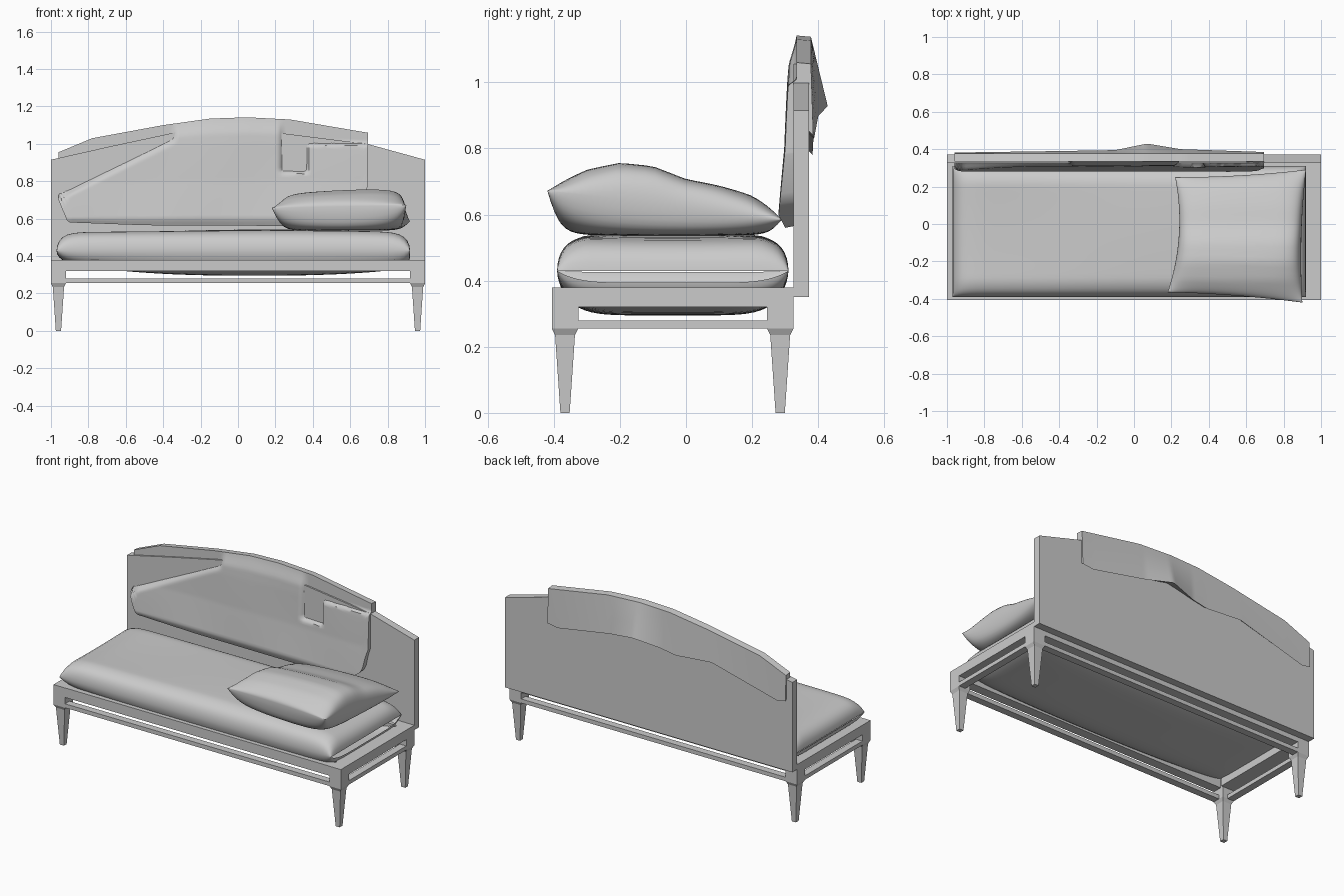
import bpy, bmesh, math

if "Cube" in bpy.data.objects:
    bpy.data.objects.remove(bpy.data.objects["Cube"])

grey = bpy.data.materials.new("light grey")
grey.diffuse_color = (0.6, 0.6, 0.6, 1)
grey.use_nodes = True
grey.node_tree.nodes["Principled BSDF"].inputs["Base Color"].default_value = grey.diffuse_color


def make(name, verts, faces, smooth=None):
    me = bpy.data.meshes.new(name)
    me.from_pydata(verts, [], faces)
    bm = bmesh.new()
    bm.from_mesh(me)
    bmesh.ops.remove_doubles(bm, verts=bm.verts, dist=0.0005)
    bmesh.ops.recalc_face_normals(bm, faces=bm.faces)
    bm.to_mesh(me)
    bm.free()
    me.materials.append(grey)
    ob = bpy.data.objects.new(name, me)
    bpy.context.collection.objects.link(ob)
    if smooth:
        bpy.ops.object.select_all(action='DESELECT')
        ob.select_set(True)
        bpy.context.view_layer.objects.active = ob
        bpy.ops.object.shade_smooth_by_angle(angle=math.radians(smooth))
    return ob


def loft(name, rings, smooth=None):
    """Closed rings joined in order, capped at both ends."""
    n = len(rings[0])
    verts = [p for r in rings for p in r]
    faces = [(i * n + j, i * n + (j + 1) % n, (i + 1) * n + (j + 1) % n, (i + 1) * n + j)
             for i in range(len(rings) - 1) for j in range(n)]
    faces += [tuple(range(n)), tuple(range(len(verts) - n, len(verts)))]
    return make(name, verts, faces, smooth)


def rect(x0, x1, y0, y1, z):
    return [(x0, y0, z), (x1, y0, z), (x1, y1, z), (x0, y1, z)]


def box(name, x0, x1, y0, y1, z0, z1):
    return loft(name, [rect(x0, x1, y0, y1, z0), rect(x0, x1, y0, y1, z1)])


def interp(pts, x):
    if x <= pts[0][0]:
        return pts[0][1]
    for (a, p), (b, q) in zip(pts, pts[1:]):
        if x <= b:
            return p + (q - p) * (x - a) / (b - a)
    return pts[-1][1]


def ramp(t):
    t = max(0, min(1, t))
    return t * t * (3 - 2 * t)


def cushion(name, fn, n=36):
    """fn(u, v) gives x, y, top z, bottom z; both skins meet at the seam."""
    verts, faces = [], []
    g = [math.sin(math.pi * (i / n - 0.5)) for i in range(n + 1)]
    for side in (0, 1):
        base = len(verts)
        for v in g:
            for u in g:
                x, y, zt, zb = fn(u, v)
                verts.append((x, y, zb if side else zt))
        for i in range(n):
            for j in range(n):
                a = base + i * (n + 1) + j
                faces.append((a, a + 1, a + n + 2, a + n + 1))
    return make(name, verts, faces, 60)


# Base frame: upper and lower rails, with an open slot between them
Y0, Y1 = -0.405, 0.325
for tag, z0, z1, w, e in (("upper", 0.32, 0.38, 0.06, 0.09), ("lower", 0.255, 0.28, 0.045, 0.045)):
    box(tag + "_front_rail", -0.92, 0.92, Y0, Y0 + w, z0, z1)
    box(tag + "_back_rail", -0.92, 0.92, Y1 - w, Y1, z0, z1)
    for s, side in ((-1, "left"), (1, "right")):
        a, b = sorted((s, s * (1 - e)))
        box(tag + "_" + side + "_rail", a, b, Y0 + 0.078, Y1 - 0.08, z0, z1)

# Corner posts running down into tapered legs
for sx, side in ((-1, "left"), (1, "right")):
    for cy, end in ((Y0 + 0.039, "front"), (Y1 - 0.04, "back")):
        rings = []
        for z, h in ((0, 0.014), (0.235, 0.03), (0.255, 0.04), (0.38, 0.04)):
            cx = sx * 0.96
            rings.append(rect(cx - h, cx + h, cy - h, cy + h, z))
        loft(end + "_" + side + "_leg", rings)

# Arched back panel
arch = [(-1, 0.915), (-0.69, 0.985), (-0.34, 1.06), (0, 1.065), (0.25, 1.055), (0.69, 1.0), (1, 0.915)]
outline = [(-1, 0.35)] + arch + [(1, 0.35)]
loft("back_panel", [[(x, y, z) for x, z in outline] for y in (0.325, 0.372)])


# Seat mattress: boxy edges, sagging below the frame in the middle
def mattress(u, v):
    f = ((1 - abs(u) ** 20) * (1 - abs(v) ** 14)) ** 0.5
    sag = (1 - abs(u - 0.12) ** 2.5 / 1.4) * (1 - abs(v) ** 6)
    x = -0.025 + 0.945 * u
    y = -0.04 + 0.35 * v
    top = 0.43 + (0.104 + 0.008 * math.sin(3 * u + 1) * (1 - v * v)) * f
    top -= 0.035 * max(0, abs(v) - 0.75) * 4 * f * 0.5
    return x, y, top, 0.43 - 0.06 * f - 0.075 * max(0, sag)


cushion("seat_mattress", mattress)

# Loose pillow resting on the right of the seat
crest = [(-0.42, 0.7), (-0.3, 0.745), (-0.2, 0.762), (-0.1, 0.75), (0, 0.71), (0.1, 0.692), (0.2, 0.668), (0.3, 0.62)]


def pillow(u, v):
    s, t = (u + 1) / 2, (v + 1) / 2
    x0, x1 = 0.18 + 0.04 * t, 0.90 + 0.02 * t
    y0, y1 = -0.365 - 0.055 * s, 0.25 + 0.04 * s
    x = x0 + (x1 - x0) * s - u * (0.04 if u < 0 else 0.015) * (1 - v * v) * abs(u)
    y = y0 + (y1 - y0) * t - v * 0.01 * (1 - u * u)
    seam = 0.665 - 0.08 * t + 0.015 * (s - 0.5) * (1 - t)
    f = ((1 - u * u) * (1 - v * v)) ** 0.5
    lift = interp(crest, y) + 0.015 * (u - 0.4)
    top = seam + (lift - seam) * math.tanh(2.2 * f)
    return x, y, top, seam - (seam - 0.535) * math.tanh(3 * f)


cushion("loose_pillow", pillow)

# Back cushion draped over the panel, with a flap hanging behind
top_line = [(-0.96, 0.955), (-0.78, 1.03), (-0.4, 1.1), (-0.15, 1.135), (0.05, 1.142), (0.28, 1.13), (0.69, 1.06)]
low_line = [(-0.96, 0.7), (-0.91, 0.58), (-0.5, 0.565), (0.55, 0.56), (0.66, 0.64), (0.69, 0.78)]
hem_z = [(-0.96, 0.79), (-0.9, 0.78), (-0.45, 0.9), (-0.2, 0.88), (0.07, 0.93), (0.62, 0.83), (0.69, 0.84)]
hem_y = [(-0.96, 0.382), (-0.4, 0.39), (-0.1, 0.395), (0.07, 0.43), (0.25, 0.4), (0.69, 0.385)]
front_y = [(0.56, 0.3), (0.6, 0.28), (0.65, 0.285), (0.8, 0.3), (1.0, 0.308), (1.06, 0.312), (1.12, 0.33), (1.145, 0.335)]

rings = []
for i in range(111):
    x = -0.96 + 1.655 * i / 110
    zt, zb = interp(top_line, x), interp(low_line, x)
    ring = []
    for k in range(41):
        s = k / 40
        z = zb + (zt - zb) * s
        # the profile follows height, eased to the local top line
        y = interp(front_y, z + (1.142 - zt) * s ** 3)
        y += 0.003 * math.sin(9 * x) * math.sin(math.pi * s)
        # the cushion sinks into the panel at upper left and in a patch at right
        sink = ramp((z - 0.72 - 0.5 * (x + 0.95)) / 0.05 + 0.5) * ramp((-0.34 - x) / 0.02 + 0.5)
        patch = ramp((0.07 - abs(x - 0.3)) / 0.02 + 0.5) * ramp((z - 0.85) / 0.02 + 0.5)
        wedge = ramp((x - 0.34) / 0.03 + 0.5) * ramp((z - 1.0) / 0.02 + 0.5)
        y += (0.335 - y) * max(sink, patch, wedge)
        ring.append((x, y, z))
    hy, hz = interp(hem_y, x), interp(hem_z, x)
    for t in (0, 0.2, 0.4, 0.6, 0.8, 1):
        ring.append((x, 0.378 + (hy - 0.378) * t, zt - 0.004 + (hz - zt + 0.004) * t))
    ring += [(x, 0.355, hz + 0.03), (x, 0.352, zb + 0.01)]
    rings.append(ring)
loft("back_cushion", rings, 50)
